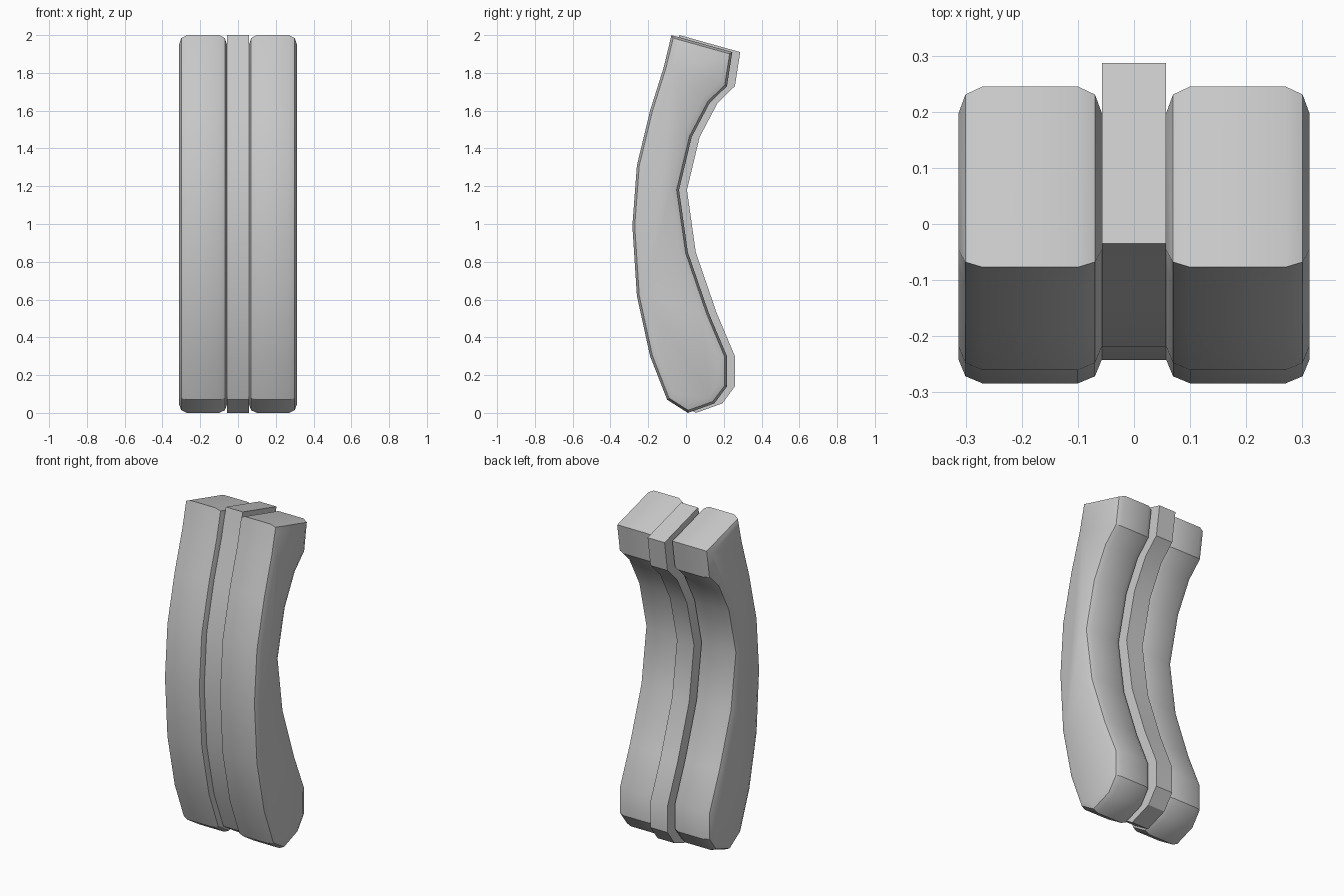
import bpy
import bmesh

cube = bpy.data.objects.get("Cube")
if cube:
    bpy.data.objects.remove(cube, do_unlink=True)

grey = bpy.data.materials.new("plain_grey")
grey.use_nodes = True
GREY = (0.6, 0.6, 0.6, 1.0)
grey.diffuse_color = GREY
grey.node_tree.nodes["Principled BSDF"].inputs["Base Color"].default_value = GREY

# Curved side profile as (y, z), from the top front corner round the back
PROFILE = [
    (-0.077, 2.0), (0.245, 1.91), (0.217, 1.73), (0.125, 1.64), (0.03, 1.46),
    (-0.037, 1.18), (0.01, 0.85), (0.12, 0.53), (0.217, 0.30), (0.217, 0.14),
    (0.15, 0.05), (0.01, 0.0), (-0.1, 0.07), (-0.19, 0.30), (-0.26, 0.62),
    (-0.284, 0.99), (-0.26, 1.31), (-0.19, 1.6), (-0.118, 1.83),
]


def slab(name, x0, x1, shift=0.0, bevel=0.0):
    """Extrude the profile across x, optionally rounding both rims."""
    bm = bmesh.new()
    face = bm.faces.new([bm.verts.new((x0, y + shift, z)) for y, z in PROFILE])
    ext = bmesh.ops.extrude_face_region(bm, geom=[face], use_keep_orig=True)
    moved = [v for v in ext["geom"] if isinstance(v, bmesh.types.BMVert)]
    bmesh.ops.translate(bm, verts=moved, vec=(x1 - x0, 0, 0))
    bmesh.ops.recalc_face_normals(bm, faces=bm.faces)
    if bevel:
        rims = [e for e in bm.edges
                if abs(e.verts[0].co.x - e.verts[1].co.x) < 1e-5]
        bmesh.ops.bevel(bm, geom=rims, offset=bevel, segments=2,
                        profile=0.5, affect='EDGES', clamp_overlap=True)
    mesh = bpy.data.meshes.new(name)
    bm.to_mesh(mesh)
    bm.free()
    mesh.materials.append(grey)
    obj = bpy.data.objects.new(name, mesh)
    bpy.context.collection.objects.link(obj)
    bpy.ops.object.select_all(action='DESELECT')
    obj.select_set(True)
    bpy.context.view_layer.objects.active = obj
    bpy.ops.object.shade_smooth_by_angle(angle=0.55)
    return obj


# Rounded outer pads on each side of a crisp, set-back centre strip
slab("left_pad", 0.057, 0.313, bevel=0.043)
slab("right_pad", -0.313, -0.057, bevel=0.043)
slab("centre_strip", -0.057, 0.057, shift=0.042)
